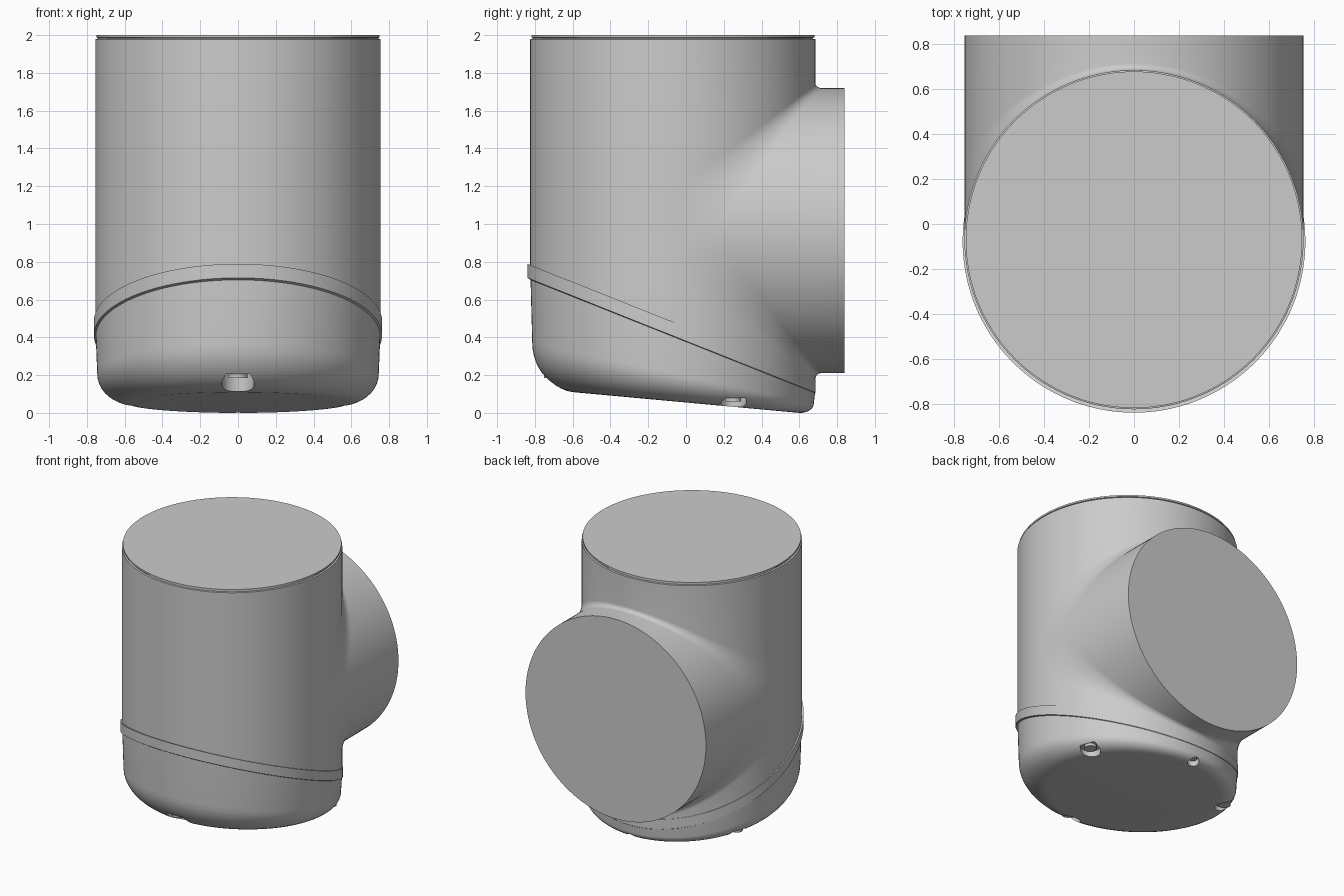
import bpy, bmesh
from math import sin, cos, pi, radians

if "Cube" in bpy.data.objects:
    bpy.data.objects.remove(bpy.data.objects["Cube"])

R = 0.755            # radius of both tubes
CY, CZ = -0.07, 0.965  # y of the upright axis, z of the branch axis
END_Y, TOP = 0.84, 2.0
HALF = 72            # columns per half turn
ARC = 10             # steps in each fillet


def seam_z(y, drop=0.0):
    return 0.18 + 0.398 * (0.69 - y) - drop


def floor_z(y):
    return 0.0917 * (0.6 - y)


def fillet(c):
    # the blend is tight at top and bottom and widens towards the sides
    return 0.03 + 0.2 * (1 - c / R) ** 1.3


def finish(name, bm, angle=30):
    bmesh.ops.remove_doubles(bm, verts=bm.verts, dist=1e-5)
    bmesh.ops.recalc_face_normals(bm, faces=bm.faces)
    me = bpy.data.meshes.new(name)
    bm.to_mesh(me)
    bm.free()
    ob = bpy.data.objects.new(name, me)
    bpy.context.collection.objects.link(ob)
    smooth(ob, angle)
    return ob


def smooth(ob, angle=30):
    bpy.ops.object.select_all(action='DESELECT')
    ob.select_set(True)
    bpy.context.view_layer.objects.active = ob
    bpy.ops.object.shade_smooth_by_angle(angle=radians(angle))


def skin(bm, columns):
    cols = [[bm.verts.new(p) for p in col] for col in columns]
    for a, b in zip(cols, cols[1:]):
        for i in range(len(a) - 1):
            bm.faces.new((a[i], b[i], b[i + 1], a[i + 1]))
    return cols


def cap(bm, points):
    bm.faces.new([bm.verts.new(p) for p in points])


def rim(t):
    # top lip with its fine groove
    rows = ((R - 0.006, TOP), (R - 0.006, TOP - 0.012), (R - 0.012, TOP - 0.014),
            (R - 0.012, TOP - 0.02), (R, TOP - 0.022))
    return [(r * cos(t), CY + r * sin(t), z) for r, z in rows]


def branch_path(t, side):
    # section at constant x: upright wall, concave fillet, branch wall
    c = max(R * sin(t), 0.0)
    a = fillet(c)
    path = []
    for k in range(ARC + 1):
        u = k * pi / 2 / ARC
        path.append((R * cos(t), CY + c + a - a * cos(u), CZ + side * (c + a - a * sin(u))))
    path.append((R * cos(t), END_Y, CZ + side * c))
    return path


# housing: upright tube with a blended side branch
bm = bmesh.new()
back = [pi * i / HALF for i in range(HALF + 1)]
front = [pi + t for t in back]
upper = [rim(t) + branch_path(t, 1) for t in back]
lower = []
for t in back:
    y = CY + R * sin(t)
    lower.append([(R * cos(t), y, seam_z(y, 0.01))] + branch_path(t, -1))
skin(bm, upper)
skin(bm, lower)
a0 = fillet(0)
plain = []
for t in front:
    x, y = R * cos(t), CY + R * sin(t)
    plain.append(rim(t) + [(x, y, z) for z in (CZ + a0, CZ - a0, seam_z(y, 0.01))])
skin(bm, plain)
for t in (0, pi):  # flat spot where both tubes are tangent
    cap(bm, branch_path(t, 1)[:ARC + 1] + branch_path(t, -1)[:ARC][::-1])
cap(bm, [rim(t)[0] for t in back + front[1:-1]])
cap(bm, [(R * cos(t), END_Y, CZ + R * sin(t)) for t in back + front[1:-1]])
finish("housing", bm)

# end cover: raised slanted band, tapered wall, rounded edge and tilted floor
bm = bmesh.new()
columns = []
for t in back + front[1:]:
    f = 0.5 - 0.5 * sin(t)          # 0 at the back, 1 at the front
    out = R + 0.001 + 0.014 * f
    wall = R - 0.008 - 0.003 * f
    inset = 0.08 + 0.23 * f - 0.09 * f * f
    high = 0.06 + 0.18 * f
    col = []
    for r, d in ((R - 0.002, 0), (out, 0), (out, 0.074), (R - 0.002, 0.078)):
        y = CY + r * sin(t)
        col.append((r * cos(t), y, seam_z(y, d)))
    for k in range(ARC + 1):
        u = k * pi / 2 / ARC
        r = wall - inset * (1 - cos(u))
        y = CY + r * sin(t)
        col.append((r * cos(t), y, floor_z(y) + high * (1 - sin(u))))
    columns.append(col)
skin(bm, columns)
cap(bm, [c[0] for c in columns[:-1]])
cap(bm, [c[-1] for c in columns[:-1]])
cover = finish("end_cover", bm)


def disc(name, x, y, z0, z1, r):
    bpy.ops.mesh.primitive_cylinder_add(vertices=32, radius=r, depth=z1 - z0,
                                        location=(x, y, (z0 + z1) / 2))
    ob = bpy.context.object
    ob.name = name
    smooth(ob)
    return ob


# screw pockets around the cover: x, y, ceiling height, radius
pockets = ((0, -0.7, 0.205, 0.085), (0.6, 0.25, 0.08, 0.07),
           (-0.6, 0.25, 0.08, 0.07), (0, 0.63, 0.05, 0.04))
for i, (x, y, z, r) in enumerate(pockets):
    cutter = disc("pocket_cutter", x, y, -0.2, z, r)
    mod = cover.modifiers.new("pocket", 'BOOLEAN')
    mod.operation, mod.solver, mod.object = 'DIFFERENCE', 'EXACT', cutter
    bpy.context.view_layer.objects.active = cover
    bpy.ops.object.modifier_apply(modifier=mod.name)
    bpy.data.objects.remove(cutter)
    disc(f"screw_{i + 1}", x, y, z - 0.02, z + 0.005, r * 0.6)

# open the hidden top of the cover where it meets the housing
bm = bmesh.new()
bm.from_mesh(cover.data)
hidden = [f for f in bm.faces if f.normal.z > 0.8 and f.calc_area() > 0.5]
bmesh.ops.delete(bm, geom=hidden, context='FACES_ONLY')
bm.to_mesh(cover.data)
bm.free()
smooth(cover)
